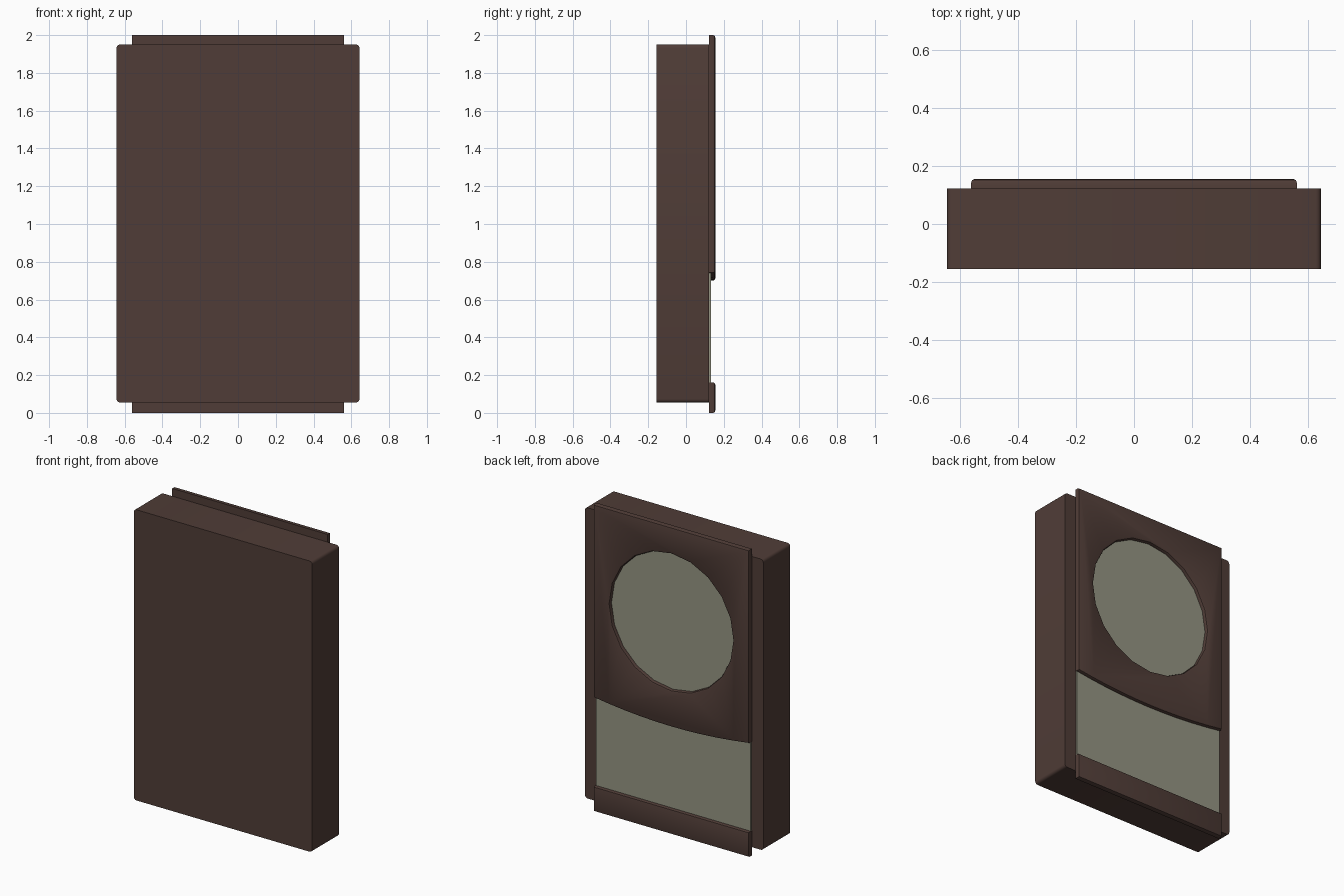
import bpy, bmesh, math
from mathutils import Vector

if "Cube" in bpy.data.objects:
    bpy.data.objects.remove(bpy.data.objects["Cube"])


def material(name, rgb):
    m = bpy.data.materials.new(name)
    m.diffuse_color = (*rgb, 1)
    m.use_nodes = True
    m.node_tree.nodes["Principled BSDF"].inputs["Base Color"].default_value = m.diffuse_color
    return m


BROWN = material("dark brown", (0.080, 0.046, 0.038))
GREY = material("warm grey", (0.30, 0.30, 0.225))


def slab(name, loops, y0, y1, mat, bevel=0.0, segments=2):
    """Fill closed x/z loops (extra loops are holes), extrude along y, round the back rim."""
    bm = bmesh.new()
    edges = []
    for pts in loops:
        vs = [bm.verts.new((x, y0, z)) for x, z in pts]
        edges += [bm.edges.new((vs[i - 1], vs[i])) for i in range(len(vs))]
    bmesh.ops.triangle_fill(bm, edges=edges, use_beauty=True, normal=Vector((0, -1, 0)))
    out = bmesh.ops.extrude_face_region(bm, geom=bm.faces[:], use_keep_orig=True)
    for g in out["geom"]:
        if isinstance(g, bmesh.types.BMVert):
            g.co.y = y1
    bmesh.ops.recalc_face_normals(bm, faces=bm.faces[:])
    bmesh.ops.dissolve_limit(bm, angle_limit=0.01, verts=bm.verts[:], edges=bm.edges[:])
    if bevel:
        rim = [e for e in bm.edges if all(abs(v.co.y - y1) < 1e-5 for v in e.verts)
               and len(e.link_faces) == 2 and e.calc_face_angle() > 1]
        bmesh.ops.bevel(bm, geom=rim, offset=bevel, segments=segments,
                        profile=0.5, affect='EDGES', clamp_overlap=True)
    me = bpy.data.meshes.new(name)
    bm.to_mesh(me)
    bm.free()
    ob = bpy.data.objects.new(name, me)
    bpy.context.collection.objects.link(ob)
    me.materials.append(mat)
    bpy.ops.object.select_all(action='DESELECT')
    ob.select_set(True)
    bpy.context.view_layer.objects.active = ob
    bpy.ops.object.shade_smooth_by_angle(angle=math.radians(35))
    return ob


def rect(w, z0, z1):
    return [(-w, z0), (w, z0), (w, z1), (-w, z1)]


def rounded_rect(w, z0, z1, r, n=3):
    pts = []
    for k, (cx, cz) in enumerate([(w - r, z1 - r), (r - w, z1 - r), (r - w, z0 + r), (w - r, z0 + r)]):
        for i in range(n + 1):
            a = math.pi / 2 * (k + i / n)
            pts.append((cx + r * math.cos(a), cz + r * math.sin(a)))
    return pts


def circle(r, cz, n=20):
    return [(r * math.cos(2 * math.pi * i / n), cz + r * math.sin(2 * math.pi * i / n)) for i in range(n)]


W, JOIN, BACK = 0.56, 0.122, 0.155

# Main box with rounded corners
slab("case", [rounded_rect(0.643, 0.055, 1.95, 0.018)], -0.155, JOIN, BROWN)

# Upper trim: sagging lower edge and round opening
sag = [(W * (i / 5 - 1), 0.742 - 0.042 * (1 - (i / 5 - 1) ** 2)) for i in range(11)]
slab("upper_trim", [sag + [(W, 2.0), (-W, 2.0)], circle(0.445, 1.383)], JOIN, BACK, BROWN, 0.012)

# Lower trim strip
slab("lower_trim", [rect(W, 0.0, 0.162)], JOIN, BACK, BROWN, 0.012)

# Grey inset plates
slab("lower_panel", [rect(W - 0.002, 0.15, 0.75)], JOIN, 0.1315, GREY)
slab("round_panel", [circle(0.45, 1.383)], JOIN, 0.1315, GREY)
